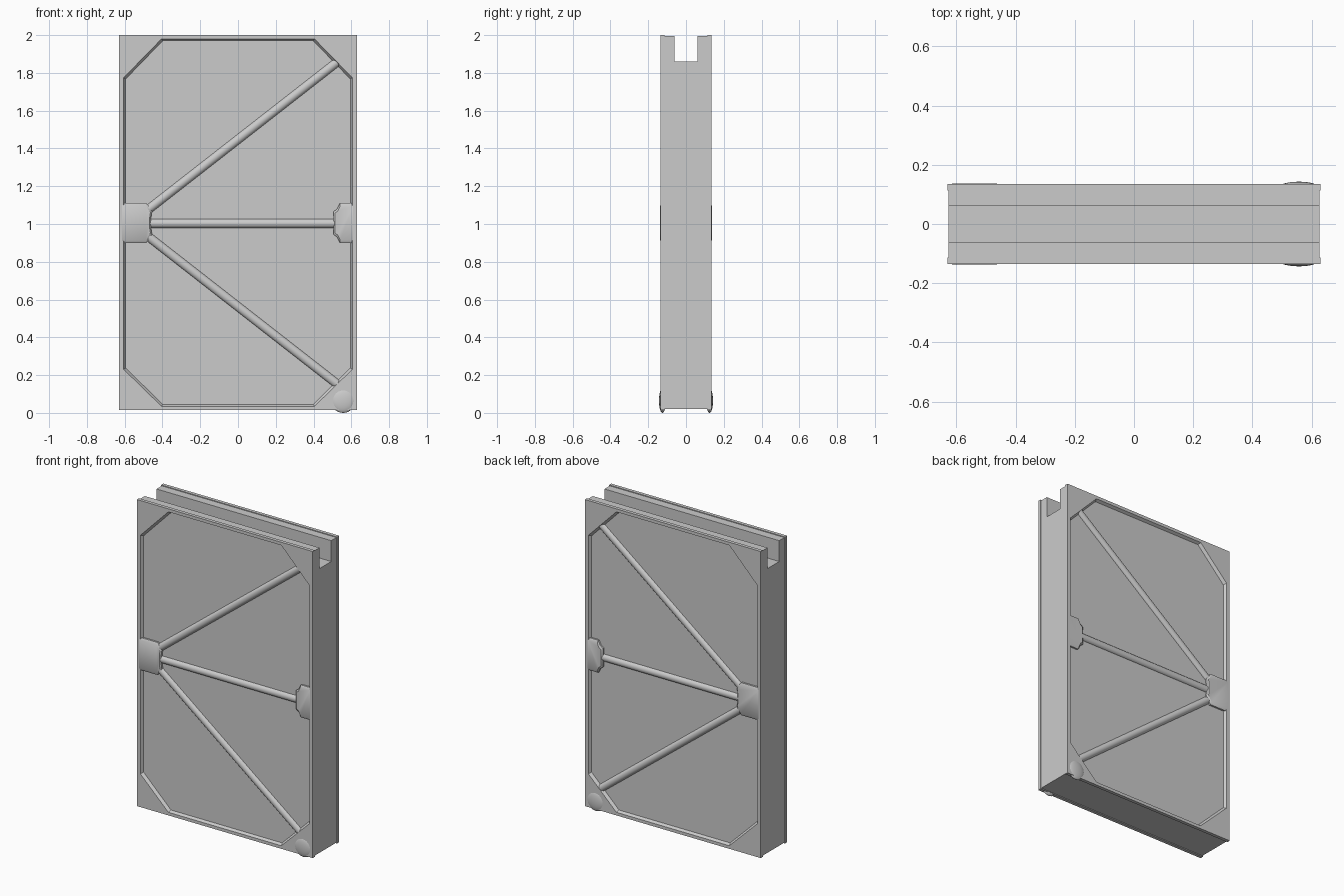
import bpy, bmesh, math
from mathutils import Vector

if "Cube" in bpy.data.objects:
    bpy.data.objects.remove(bpy.data.objects["Cube"])

FRONT = -0.135   # raised frame face
FIELD = -0.117   # recessed panel face


def finish(name, bm, mirror=True):
    bmesh.ops.recalc_face_normals(bm, faces=bm.faces)
    me = bpy.data.meshes.new(name)
    bm.to_mesh(me)
    bm.free()
    ob = bpy.data.objects.new(name, me)
    bpy.context.collection.objects.link(ob)
    if mirror:
        m = ob.modifiers.new("both_faces", 'MIRROR')
        m.use_axis = (False, True, False)
    bpy.ops.object.select_all(action='DESELECT')
    ob.select_set(True)
    bpy.context.view_layer.objects.active = ob
    bpy.ops.object.shade_smooth_by_angle(angle=math.radians(35))
    return ob


def loop(bm, pts, y):
    return [bm.verts.new((x, y, z)) for x, z in pts]


def band(bm, a, b):
    n = len(a)
    for i in range(n):
        bm.faces.new((a[i], a[(i + 1) % n], b[(i + 1) % n], b[i]))


# door core: U profile (open slot along the top) swept across the width
bm = bmesh.new()
profile = [(-0.115, 0.02), (0.115, 0.02), (0.115, 1.995), (0.06, 1.995),
           (0.06, 1.86), (-0.06, 1.86), (-0.06, 1.995), (-0.115, 1.995)]
ends = [[bm.verts.new((x, y, z)) for y, z in profile] for x in (-0.626, 0.626)]
band(bm, *ends)
for e in ends:
    bm.faces.new(e)
finish("door_core", bm, mirror=False)

# face plate: rectangular rim with corner gussets around a recessed octagonal field
bm = bmesh.new()
L, R, B, T = -0.63, 0.63, 0.015, 2.0
octo = [(-0.405, 0.035), (0.405, 0.035), (0.605, 0.23), (0.605, 1.775),
        (0.405, 1.98), (-0.405, 1.98), (-0.605, 1.775), (-0.605, 0.23)]
outer = [(-0.405, B), (0.405, B), (R, B), (R, 0.23), (R, 1.775), (R, T),
         (0.405, T), (-0.405, T), (L, T), (L, 1.775), (L, 0.23), (L, B)]
inset = [(x * 0.983, 1 + (z - 1) * 0.99) for x, z in octo]
o = loop(bm, octo, FRONT)
u = loop(bm, outer, FRONT)
back = loop(bm, outer, -0.113)
field = loop(bm, inset, FIELD)
for k in range(4):
    i, j = 2 * k, 3 * k
    bm.faces.new((u[j], u[j + 1], o[i + 1], o[i]))                                   # straight rim
    bm.faces.new((u[j + 1], u[j + 2], u[(j + 3) % 12], o[(i + 2) % 8], o[i + 1]))    # gusset
band(bm, u, back)
bm.faces.new(back)
band(bm, o, field)
bm.faces.new(field)
finish("face_plate", bm)


# brackets: chamfered polygon pads
def pad(name, pts, top, shrink):
    cx = sum(p[0] for p in pts) / len(pts)
    bm = bmesh.new()
    a = loop(bm, pts, -0.112)
    b = loop(bm, pts, top + 0.008)
    c = loop(bm, [(x + (cx - x) * shrink if abs(x) < 0.6 else x,
                   1.005 + (z - 1.005) * (1 - shrink * 0.7)) for x, z in pts], top)
    band(bm, a, b)
    band(bm, b, c)
    bm.faces.new(a)
    bm.faces.new(c)
    finish(name, bm)


pad("hub_bracket", [(-0.615, 0.9), (-0.485, 0.9), (-0.455, 0.945), (-0.46, 0.975),
                    (-0.46, 1.035), (-0.455, 1.07), (-0.485, 1.11), (-0.615, 1.11)], -0.137, 0.18)
pad("end_bracket", [(0.61, 0.9), (0.54, 0.9), (0.525, 0.93), (0.505, 0.945),
                    (0.505, 1.065), (0.525, 1.08), (0.54, 1.11), (0.61, 1.11)], -0.136, 0.2)


# struts: round bars half sunk into the field
def strut(name, p, q, r=0.024):
    a, b = Vector((p[0], -0.112, p[1])), Vector((q[0], -0.112, q[1]))
    bm = bmesh.new()
    bmesh.ops.create_cone(bm, cap_ends=True, segments=20, radius1=r, radius2=r, depth=(b - a).length)
    mat = (b - a).to_track_quat('Z', 'Y').to_matrix().to_4x4()
    mat.translation = (a + b) / 2
    bmesh.ops.transform(bm, matrix=mat, verts=bm.verts)
    # squash slightly so the crown sits just under the rim
    for v in bm.verts:
        v.co.y = -0.112 + (v.co.y + 0.112) * 0.92
    finish(name, bm)


strut("upper_strut", (-0.49, 1.065), (0.535, 1.865))
strut("middle_strut", (-0.48, 1.003), (0.54, 1.003))
strut("lower_strut", (-0.49, 0.945), (0.535, 0.145))

# domed knob in the lower corner
bm = bmesh.new()
bmesh.ops.create_uvsphere(bm, u_segments=32, v_segments=16, radius=1)
for v in bm.verts:
    v.co = (0.557 + v.co.x * 0.065, -0.125 + v.co.y * 0.018, 0.065 + v.co.z * 0.065)
finish("corner_knob", bm)
